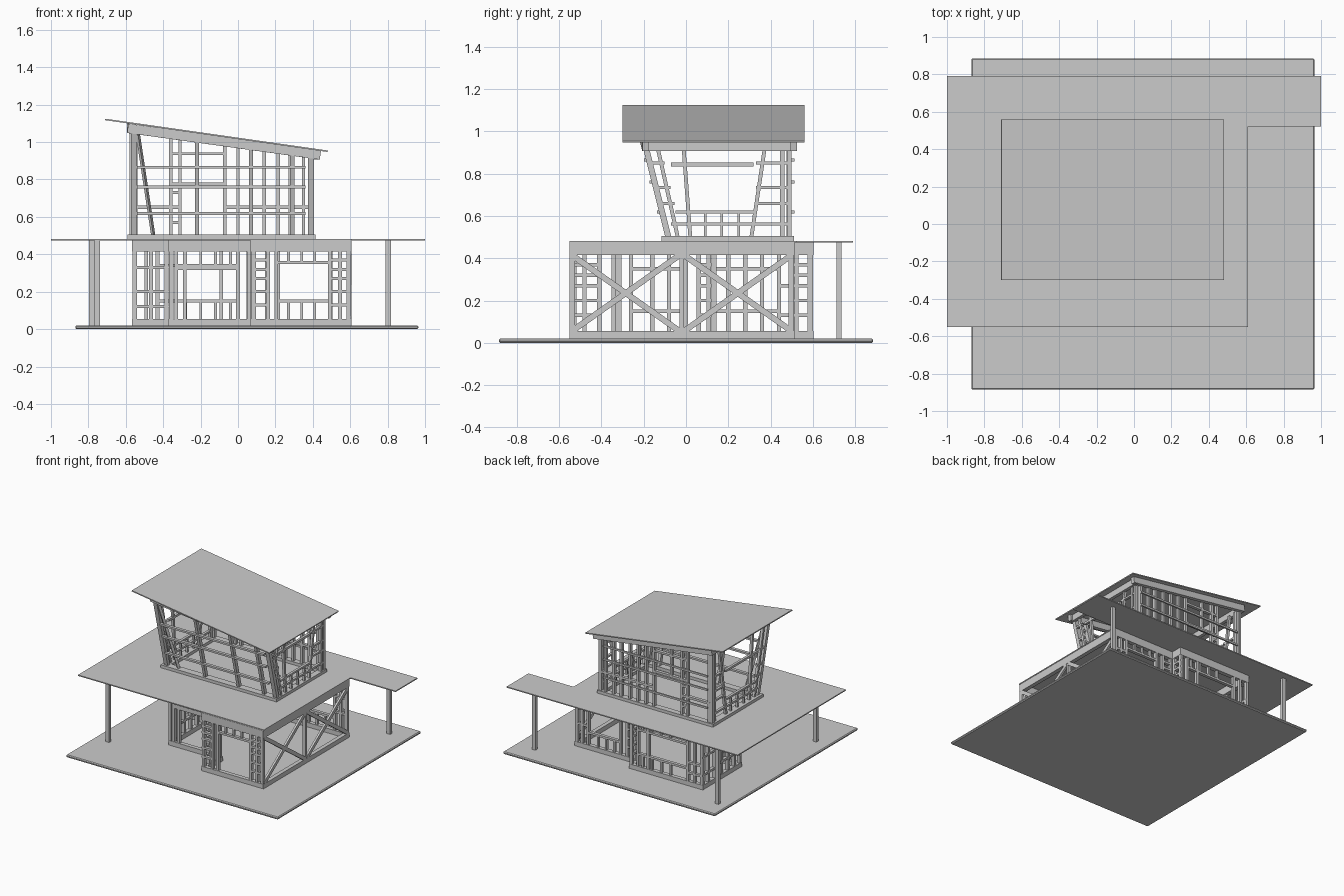
import bpy, bmesh
from mathutils import Vector, Matrix

if "Cube" in bpy.data.objects:
    bpy.data.objects.remove(bpy.data.objects["Cube"])


class Part:
    """Collects boxes and beams into one named object."""
    def __init__(self, name):
        self.name, self.bm = name, bmesh.new()

    def box(self, x0, x1, y0, y1, z0, z1):
        m = Matrix.Translation(((x0 + x1) / 2, (y0 + y1) / 2, (z0 + z1) / 2))
        m = m @ Matrix.Diagonal((abs(x1 - x0), abs(y1 - y0), z1 - z0, 1))
        bmesh.ops.create_cube(self.bm, size=1, matrix=m)

    def beam(self, p, q, w, h):
        p, q = Vector(p), Vector(q)
        d = q - p
        m = Matrix.Translation((p + q) / 2) @ d.to_track_quat('Z', 'Y').to_matrix().to_4x4()
        bmesh.ops.create_cube(self.bm, size=1, matrix=m @ Matrix.Diagonal((w, h, d.length, 1)))

    def done(self):
        me = bpy.data.meshes.new(self.name)
        self.bm.to_mesh(me)
        self.bm.free()
        ob = bpy.data.objects.new(self.name, me)
        bpy.context.collection.objects.link(ob)
        return ob


# Ground slab with a bevelled rim
slab = Part("ground_slab")
slab.box(-.87, .965, -.885, .885, 0, .02)
ob = slab.done()
b = ob.modifiers.new("edge", 'BEVEL')
b.width, b.segments = .006, 1

# L-shaped deck over the ground floor
bm = bmesh.new()
pts = [(-1, -.55), (.61, -.55), (.61, .52), (1, .52), (1, .79), (-1, .79)]
face = bm.faces.new([bm.verts.new((x, y, .474)) for x, y in pts])
ext = bmesh.ops.extrude_face_region(bm, geom=[face])
bmesh.ops.translate(bm, vec=(0, 0, .008), verts=[v for v in ext['geom'] if isinstance(v, bmesh.types.BMVert)])
bmesh.ops.recalc_face_normals(bm, faces=bm.faces)
me = bpy.data.meshes.new("deck")
bm.to_mesh(me)
bm.free()
bpy.context.collection.objects.link(bpy.data.objects.new("deck", me))

# Deck posts
posts = Part("deck_posts")
for x, y in [(-.752, -.53), (-.782, .724), (.803, .724)]:
    posts.box(x - .015, x + .015, y - .012, y + .012, .02, .474)
posts.done()


def lower_wall(name, a, b, studs, blocks, braces=()):
    """Stud wall from a to b; inside lies to the left. Distances run along the wall."""
    a, b = Vector(a), Vector(b)
    length = (b - a).length
    u = (b - a) / length
    n = Vector((-u.y, u.x))
    w = Part(name)

    def piece(t0, t1, z0, z1, d=.025, off=0.0):
        p, q = a + u * t0 + n * off, a + u * t1 + n * (off + d)
        w.box(p.x, q.x, p.y, q.y, z0, z1)

    piece(0, length, .02, .055, .032, -.002)
    piece(0, length, .415, .474, .032, -.002)
    for t in [.012, length - .012] + studs:
        piece(t - .01, t + .01, .055, .415)
    for t0, t1, z in blocks:
        piece(t0, t1, z - .008, z + .008)
    for t0, z0, t1, z1 in braces:
        p, q = a + u * t0 + n * .006, a + u * t1 + n * .006
        w.beam((p.x, p.y, z0), (q.x, q.y, z1), .016, .028)
    w.done()


def ladder(t0, t1):
    return [(t0, t1, z) for z in (.13, .2, .27, .32, .37)]


# Ground-floor walls, anticlockwise from the right side
lower_wall("right_wall", (.605, -.55), (.605, .51), [.53],
           [], [(.01, .055, .52, .415), (.01, .415, .52, .055),
                (.54, .055, 1.05, .415), (.54, .415, 1.05, .055)])
lower_wall("back_wall_right", (.605, .51), (.07, .51), [.06, .11, .39, .45],
           [(.11, .39, .355), (.11, .39, .15), (.02, .11, .2), (.02, .11, .32)] + ladder(.45, .53))
lower_wall("back_step", (.07, .51), (.07, .6), [], ladder(0, .09))
lower_wall("back_wall_left", (.07, .6), (-.565, .6), [.07, .16, .5, .56],
           [(.07, .5, .34), (.07, .5, .15), (.5, .63, .2), (.5, .63, .12)])
lower_wall("left_wall_back", (-.565, .6), (-.565, .12), [.08, .16, .24, .32, .4],
           [(0, .16, .13), (.16, .48, .15), (.16, .48, .35), (0, .16, .27)])
lower_wall("left_step", (-.565, .12), (-.37, .12), [.1],
           [(0, .195, .33), (0, .195, .2), (0, .195, .12)])
lower_wall("left_wall_front", (-.37, .12), (-.37, -.33), [.06, .12, .2, .28, .38],
           [(.12, .38, .35), (.12, .38, .15)] + ladder(0, .06))
lower_wall("front_wall_left", (-.37, -.33), (.07, -.33), [.04, .085, .37],
           [(.05, .38, .34), (.05, .38, .325)])
lower_wall("front_step", (.07, -.33), (.07, -.55), [.08, .15], ladder(.08, .22))
lower_wall("front_wall_right", (.07, -.55), (.605, -.55), [.09, .135, .42, .475],
           [(.135, .42, .355)] + ladder(.02, .09) + ladder(.42, .52))
# Short studs above and below the windows
crip = Part("window_cripples")
for x in (.27, .34, .41):
    crip.box(x - .007, x + .007, .485, .505, .055, .15)
    for y in (-.545, .485):
        crip.box(x - .007, x + .007, y, y + .02, .355, .415)
for x in (-.28, -.2, -.12, -.04):
    crip.box(x - .007, x + .007, .575, .595, .055, .15)
    for y in (-.325, .575):
        crip.box(x - .007, x + .007, y, y + .02, .34, .415)
crip.done()


# Upper storey: under(x) is the sloping rim underside, lean(z) the tilted front
def under(x):
    return 1.05 - .141 * (x + .59)


def lean(z):
    return -.085 - .25 * (z - .505)


sill = Part("upper_floor_rim")
sill.box(-.59, .415, -.115, -.06, .482, .505)
sill.box(-.59, .415, .465, .51, .482, .505)
sill.box(-.59, -.535, -.06, .465, .482, .505)
sill.box(.37, .415, -.06, .465, .482, .505)
sill.done()

rim = Part("upper_roof_rim")
xl, xr = -.58, .43
zl, zr = under(xl) + .025, under(xr) + .025
rim.beam((xl - .01, lean(zl), zl), (xr + .01, lean(zr), zr), .03, .05)
rim.beam((xl - .01, .51, zl), (xr + .01, .51, zr), .03, .05)
rim.beam((xl, lean(zl), zl), (xl, .51, zl), .025, .05)
rim.beam((.41, lean(zr), zr), (.41, .51, zr), .025, .05)
rim.done()

roof = Part("sloping_roof")
roof.beam((-.71, .13, 1.121), (.48, .13, .951), .86, .008)
roof.done()

# Leaning front wall: tilted posts and long rails
front = Part("upper_front_wall")
for x in (-.555, -.22, .07, .29, .39):
    z = under(x) + .01
    front.beam((x, lean(.5), .5), (x, lean(z), z), .022 if -.5 < x < .35 else .032, .028)
front.beam((-.45, lean(.48), .48), (-.535, lean(1.04), 1.04), .014, .02)
for z in (.865, .76, .618):
    front.beam((-.54, lean(z) - .012, z), (.36, lean(z) - .012, z), .024, .014)
front.done()

# Back wall with doorway
back = Part("upper_back_wall")
for x in (-.57, -.545, -.36, -.31, -.07, .0, .07, .14, .215, .28, .35, .39):
    back.box(x - .009, x + .009, .475, .5, .505, under(x) + .01)
back.box(-.22 - .007, -.22 + .007, .475, .5, .785, under(-.22))
back.box(-.36, -.07, .475, .5, .768, .785)
back.box(-.36, -.07, .475, .5, .93, .945)
for x0, x1 in ((-.57, -.31), (-.07, .39)):
    back.box(x0, x1, .475, .5, .643, .66)
for z in (.57, .73):
    back.box(-.36, -.31, .475, .5, z - .008, z + .008)
for z in (.618, .76, .865):
    back.box(-.54, .36, .5, .512, z - .007, z + .007)
back.done()

# Side walls: slanted window frame, rails and blocking
for name, x in (("upper_right_wall", .395), ("upper_left_wall", -.56)):
    s = Part(name)
    top = under(x) + .01
    k = (top - .505) / .4
    for yb, yt in ((-.04, -.04 - .09 * k), (.02, .02 - .03 * k), (.31, .31 + .06 * k)):
        s.beam((x, yb, .505), (x, yt, top), .02, .018)
    for y in (.455, .488):
        s.box(x - .012, x + .012, y - .01, y + .01, .505, top)
    s.box(x - .01, x + .01, -.07, .32, .835, .852)
    s.box(x - .01, x + .01, -.05, .33, .612, .626)
    s.box(x - .01, x + .01, -.07, .49, .555, .57)
    for y in (.09, .17, .25):
        s.box(x - .008, x + .008, y - .006, y + .006, .505, .612)
    for z in (.66, .735, .85):
        s.box(x - .01, x + .01, .33, .49, z - .007, z + .007)
        s.beam((x, lean(z), z), (x, lean(z) + .07, z), .02, .014)
    s.done()
